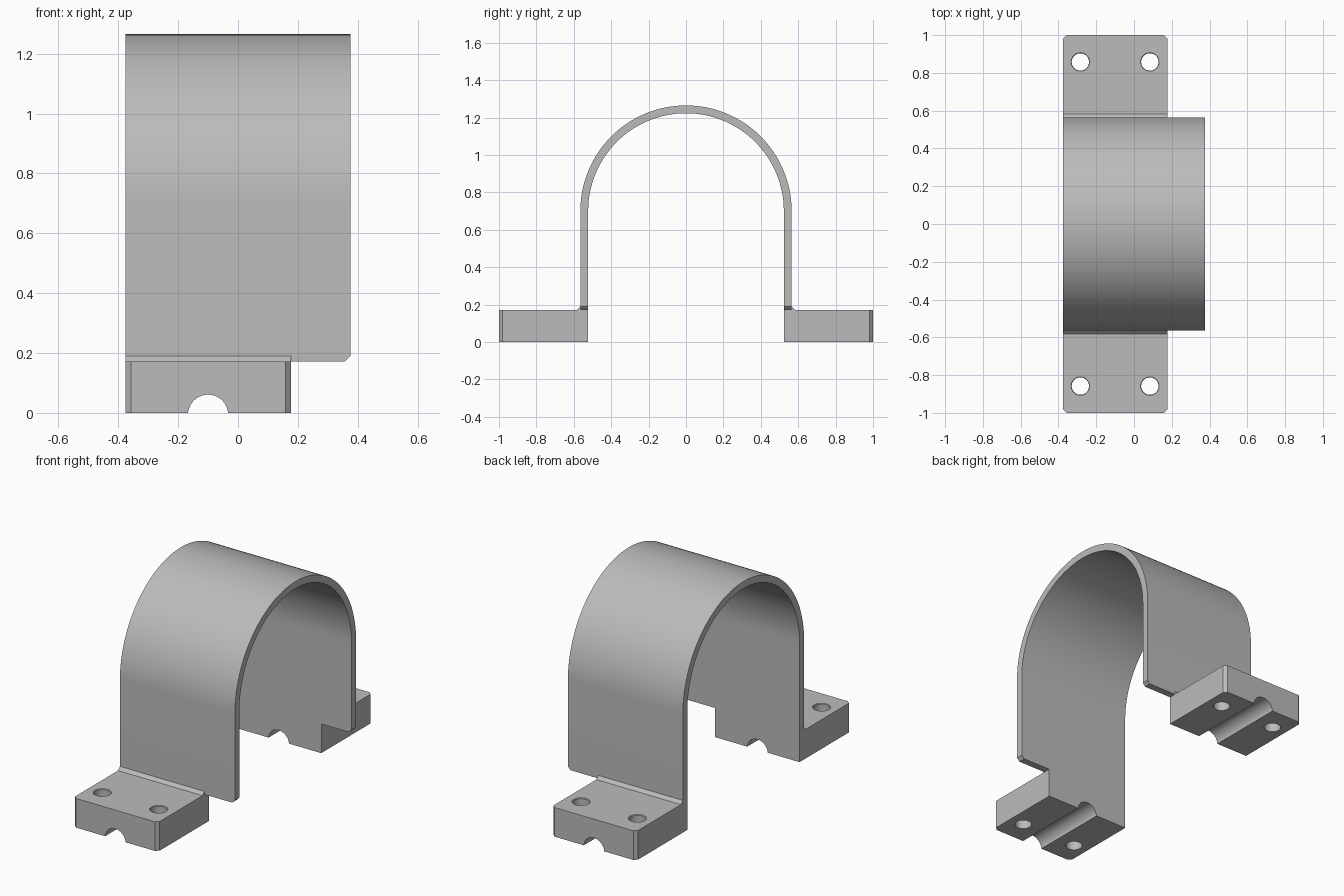
import bpy, bmesh, math
from mathutils import Matrix

if "Cube" in bpy.data.objects:
    bpy.data.objects.remove(bpy.data.objects["Cube"])

HALF_W = 0.375                   # strap half width along x
R_OUT, R_IN, AXIS_Z = 0.565, 0.523, 0.70
FOOT_X, FOOT_H = 0.177, 0.172    # foot right side and height
CHAMFER = 0.018
GROOVE_X, HOLE_DX, HOLE_Y = -0.10, 0.184, 0.858

grey = bpy.data.materials.new("plain grey")
grey.use_nodes = True
color = (0.5, 0.5, 0.5, 1)
grey.diffuse_color = color
grey.node_tree.nodes["Principled BSDF"].inputs["Base Color"].default_value = color


def finish(bm, name):
    bmesh.ops.recalc_face_normals(bm, faces=bm.faces)
    mesh = bpy.data.meshes.new(name)
    bm.to_mesh(mesh)
    bm.free()
    mesh.materials.append(grey)
    obj = bpy.data.objects.new(name, mesh)
    bpy.context.collection.objects.link(obj)
    return obj


def prism(bm, profile, x0, x1):
    """Extrude a (y, z) outline along x."""
    face = bm.faces.new([bm.verts.new((x0, y, z)) for y, z in profile])
    new = bmesh.ops.extrude_face_region(bm, geom=[face])["geom"]
    verts = [v for v in new if isinstance(v, bmesh.types.BMVert)]
    bmesh.ops.translate(bm, verts=verts, vec=(x1 - x0, 0, 0))


def chamfer(bm, rule):
    edges = [e for e in bm.edges if rule(*e.verts)]
    bmesh.ops.bevel(bm, geom=edges, offset=CHAMFER, segments=1, affect='EDGES')


def cylinder(bm, r1, r2, depth, matrix):
    bmesh.ops.create_cone(bm, cap_ends=True, segments=40, radius1=r1,
                          radius2=r2, depth=depth, matrix=matrix)


def smooth(obj):
    bpy.ops.object.select_all(action='DESELECT')
    obj.select_set(True)
    bpy.context.view_layer.objects.active = obj
    bpy.ops.object.shade_smooth_by_angle(angle=math.radians(25))


def cut(obj, cutter):
    mod = obj.modifiers.new("cut", 'BOOLEAN')
    mod.operation, mod.solver, mod.object = 'DIFFERENCE', 'EXACT', cutter
    bpy.context.view_layer.objects.active = obj
    bpy.ops.object.modifier_apply(modifier=mod.name)
    bpy.data.objects.remove(cutter)


# Arched strap with straight legs
def arch(r):
    arc = [(r * math.cos(math.pi * i / 64), AXIS_Z + r * math.sin(math.pi * i / 64))
           for i in range(65)]
    return [(r, FOOT_H)] + arc + [(-r, FOOT_H)]


bm = bmesh.new()
prism(bm, arch(R_OUT) + arch(R_IN)[::-1], -HALF_W, HALF_W)
chamfer(bm, lambda a, b: min(a.co.x, b.co.x) > HALF_W - 0.001
        and max(a.co.z, b.co.z) < FOOT_H + 0.001)
smooth(finish(bm, "strap"))

# Mounting feet, front and back
for side, label in ((-1, "front"), (1, "back")):
    bm = bmesh.new()
    prism(bm, [(side * y, z) for y, z in
               ((R_IN, 0), (1, 0), (1, FOOT_H), (R_IN, FOOT_H))], -HALF_W, FOOT_X)
    chamfer(bm, lambda a, b: min(abs(a.co.y), abs(b.co.y)) > 0.99
            and abs(a.co.z - b.co.z) > 0.1)
    foot = finish(bm, label + "_foot")

    # Half-round groove along the underside
    bm = bmesh.new()
    cylinder(bm, 0.067, 0.067, 0.8, Matrix.Translation((GROOVE_X, side * 0.76, -0.006))
             @ Matrix.Rotation(math.pi / 2, 4, 'X'))
    cut(foot, finish(bm, "groove_cutter"))

    # Screw holes with a slightly eased rim
    for dx in (-HOLE_DX, HOLE_DX):
        place = Matrix.Translation((GROOVE_X + dx, side * HOLE_Y, FOOT_H / 2))
        bm = bmesh.new()
        cylinder(bm, 0.046, 0.046, 0.4, place)
        cut(foot, finish(bm, "hole_cutter"))
        bm = bmesh.new()
        cylinder(bm, 0.042, 0.056, 0.02, place @ Matrix.Translation((0, 0, FOOT_H / 2)))
        cut(foot, finish(bm, "rim_cutter"))
    smooth(foot)

    # Sloped weld between foot and strap
    bm = bmesh.new()
    prism(bm, [(side * y, z) for y, z in
               ((R_OUT, FOOT_H), (R_OUT + CHAMFER, FOOT_H), (R_OUT, FOOT_H + CHAMFER))],
          -HALF_W, FOOT_X)
    finish(bm, label + "_weld")
